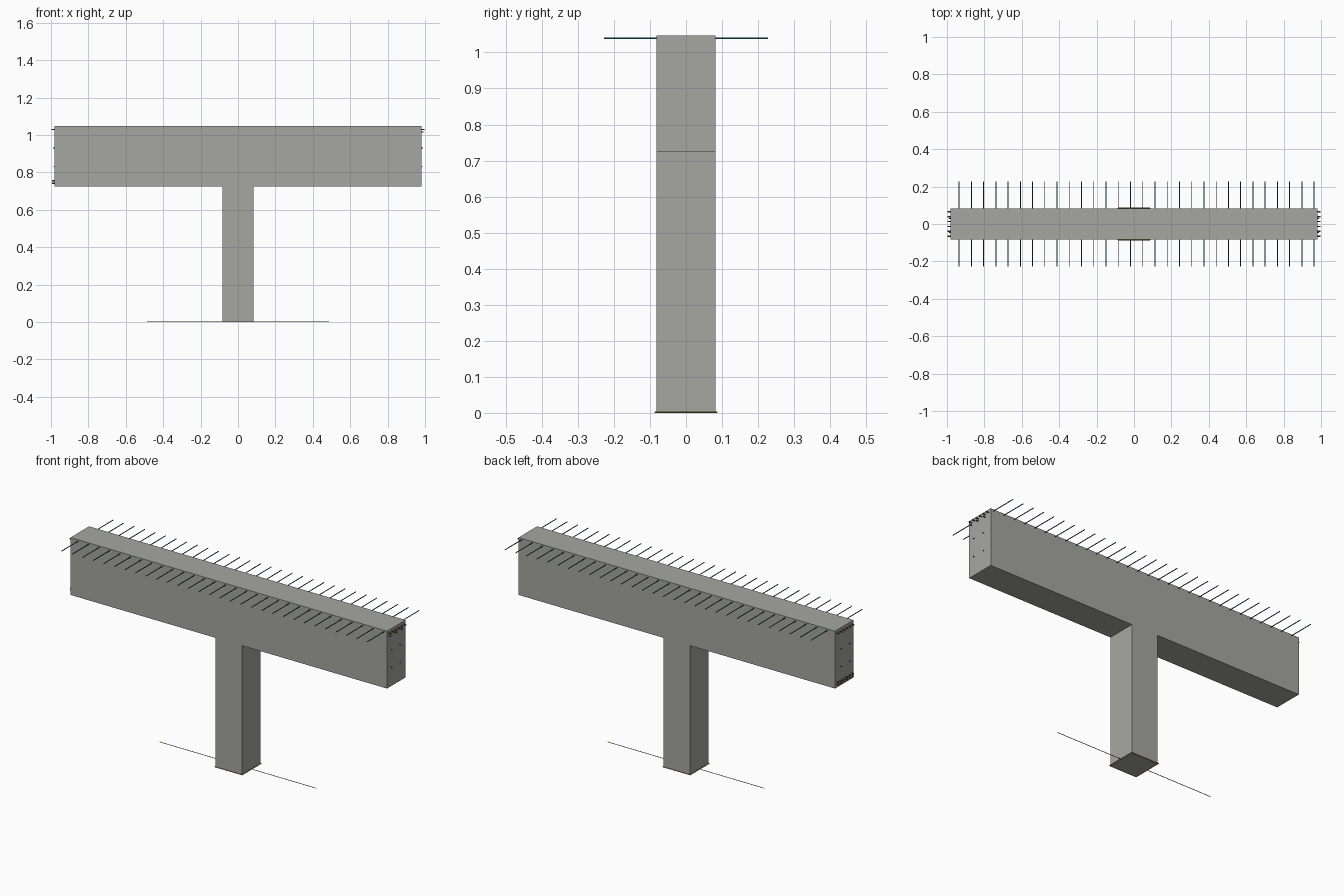
import bpy, bmesh
from mathutils import Vector, Matrix

if "Cube" in bpy.data.objects:
    bpy.data.objects.remove(bpy.data.objects["Cube"])


def material(name, rgb):
    m = bpy.data.materials.new(name)
    m.diffuse_color = (*rgb, 1)
    m.use_nodes = True
    m.node_tree.nodes["Principled BSDF"].inputs["Base Color"].default_value = m.diffuse_color
    return m


CONCRETE = material("concrete grey", (0.38, 0.385, 0.355))
TEAL = material("dark teal", (0.01, 0.16, 0.16))
OCHRE = material("ochre", (0.42, 0.27, 0.02))
BROWN = material("rust brown", (0.28, 0.08, 0.04))


def finish(name, bm, mat):
    mesh = bpy.data.meshes.new(name)
    bm.to_mesh(mesh)
    bm.free()
    mesh.materials.append(mat)
    ob = bpy.data.objects.new(name, mesh)
    bpy.context.collection.objects.link(ob)
    return ob


def extruded_profile(name, points, half_depth, mat):
    """Extrude an x-z outline along y."""
    bm = bmesh.new()
    face = bm.faces.new([bm.verts.new((x, -half_depth, z)) for x, z in points])
    res = bmesh.ops.extrude_face_region(bm, geom=[face])
    verts = [v for v in res["geom"] if isinstance(v, bmesh.types.BMVert)]
    bmesh.ops.translate(bm, verts=verts, vec=(0, 2 * half_depth, 0))
    bmesh.ops.recalc_face_normals(bm, faces=bm.faces)
    return finish(name, bm, mat)


def rods(name, segments, radius, mat, caps=False):
    """Thin eight-sided bars between pairs of points."""
    bm = bmesh.new()
    for a, b in segments:
        a, b = Vector(a), Vector(b)
        d = b - a
        rot = d.to_track_quat("Z", "Y").to_matrix().to_4x4()
        bmesh.ops.create_cone(bm, cap_ends=caps, segments=8, radius1=radius, radius2=radius,
                              depth=d.length, matrix=Matrix.Translation((a + b) / 2) @ rot)
    return finish(name, bm, mat)


L, H, W, TOP, UNDER = 0.982, 0.082, 0.082, 1.047, 0.725

# Beam and column
extruded_profile("beam", [(-L, UNDER), (L, UNDER), (L, TOP), (-L, TOP)], H, CONCRETE)
extruded_profile("column", [(-W, 0), (W, 0), (W, UNDER), (-W, UNDER)], H, CONCRETE)

# Cross bars through the top of the beam
xs = [-0.935 + 0.06545 * i for i in range(30)]
rods("cross_bars", [((x, -0.228, 1.039), (x, 0.228, 1.039)) for x in xs], 0.0023, TEAL)

# Lengthwise bars: outer rows pass both ends, inner rows show at one end
ys = [-0.065 + 0.026 * i for i in range(6)]
main = [((-0.998, y, 1.03), (0.998, y, 1.03)) for y in ys]
main += [((0.5, y, 1.016), (0.993, y, 1.016)) for y in ys[::2]]
main += [((-0.995, y, z), (-0.5, y, z)) for y in ys for z in (0.742, 0.755)]
rods("lengthwise_bars", main, 0.0032, BROWN)
side = [((-0.988, y, z), (0.988, y, z)) for y in (-0.045, 0.03) for z in (0.83, 0.93)]
rods("side_bars", side, 0.002, TEAL)

# Foot: long starter bar and a square loop around the column
rods("starter_bar", [((-0.487, 0, 0.002), (0.487, 0, 0.002))], 0.0016, OCHRE, True)
q = 0.0855
loop = [(-q, -q), (q, -q), (q, q), (-q, q)]
rods("foot_loop", [((*loop[i], 0.002), (*loop[(i + 1) % 4], 0.002)) for i in range(4)],
     0.0018, OCHRE, True)
